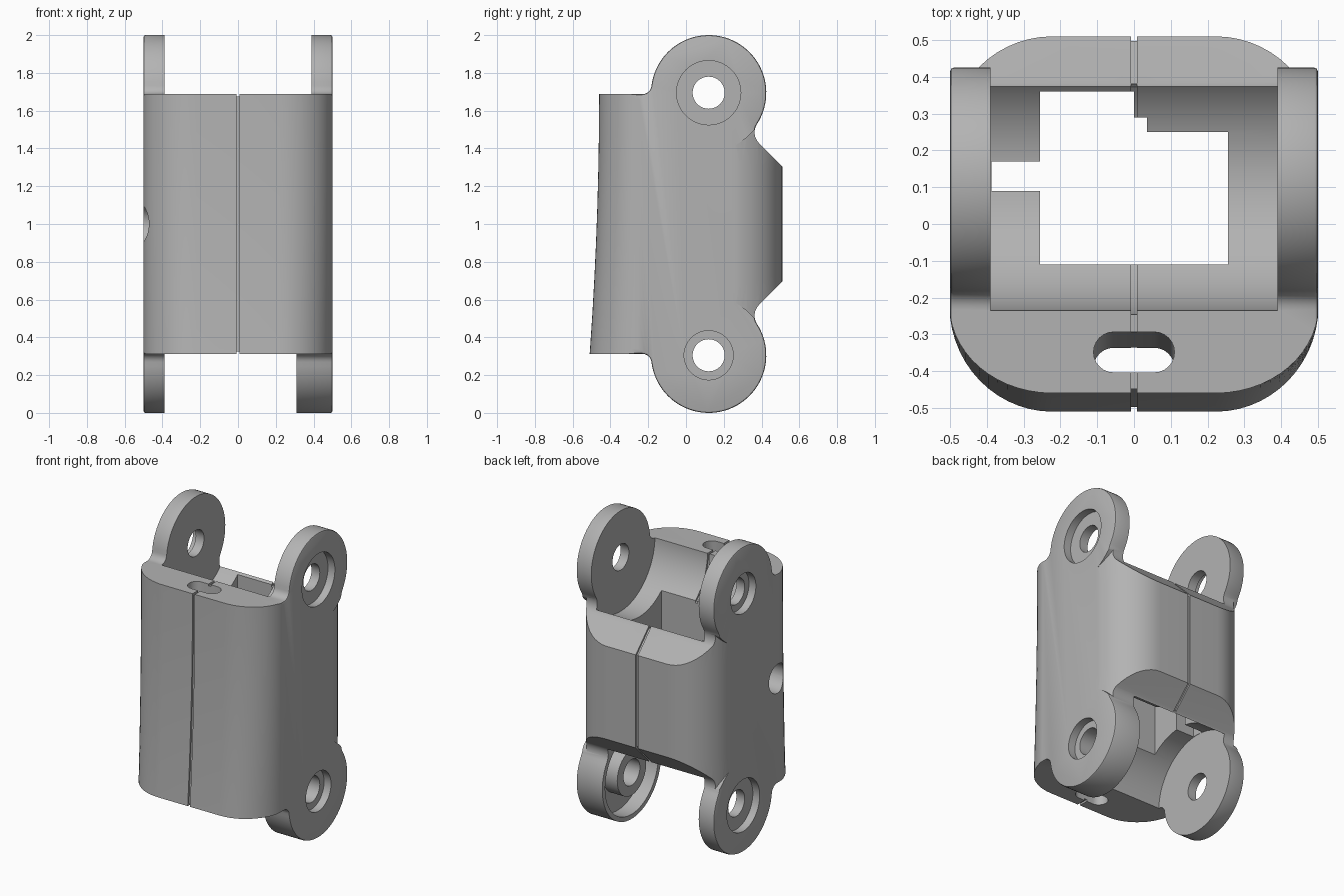
import bpy, bmesh
from math import sin, cos, radians, atan2, degrees, sqrt

cube = bpy.data.objects.get("Cube")
if cube:
    bpy.data.objects.remove(cube, do_unlink=True)

PIVOT_Y, PIVOT_TOP, EAR_R = 0.12, 1.695, 0.305
PIVOT_LOW = 2 - PIVOT_TOP
FLAT = 1.687
CLEAR_R = 0.355


def arc(cx, cy, r, a0, a1, n):
    return [(cx + r * cos(radians(a0 + (a1 - a0) * i / n)),
             cy + r * sin(radians(a0 + (a1 - a0) * i / n))) for i in range(n + 1)]


def circle(cx, cy, r, n=64):
    return arc(cx, cy, r, 0, 360, n)[:-1]


def flip(points):
    return [(y, 2 - z) for y, z in reversed(points)]


def prism(name, points, axis, a, b, round_edge=0.0):
    """Extrude a 2D outline along X (outline in y, z) or Z (outline in x, y)."""
    bm = bmesh.new()
    rings = []
    for h in (a, b):
        rings.append([bm.verts.new((h, p, q) if axis == "X" else (p, q, h)) for p, q in points])
    n = len(points)
    caps = [bm.faces.new(r) for r in rings]
    for i in range(n):
        j = (i + 1) % n
        bm.faces.new((rings[0][i], rings[0][j], rings[1][j], rings[1][i]))
    bmesh.ops.recalc_face_normals(bm, faces=bm.faces)
    if round_edge:
        rim = [e for f in caps for e in f.edges]
        bmesh.ops.bevel(bm, geom=rim, offset=round_edge, segments=2, profile=0.5, affect='EDGES')
    return finish(name, bm)


def finish(name, bm):
    mesh = bpy.data.meshes.new(name)
    bm.to_mesh(mesh)
    bm.free()
    ob = bpy.data.objects.new(name, mesh)
    bpy.context.collection.objects.link(ob)
    return ob


def combine(target, tool, operation='DIFFERENCE'):
    mod = target.modifiers.new("combine", 'BOOLEAN')
    mod.operation, mod.solver, mod.object = operation, 'EXACT', tool
    bpy.context.view_layer.objects.active = target
    bpy.ops.object.modifier_apply(modifier=mod.name)
    bpy.data.objects.remove(tool, do_unlink=True)


def front_y(z):
    t = (FLAT - z) / (2 * FLAT - 2)
    return -0.46 - 0.05 * t * abs(t)


# Rounded sleeve whose front leans out towards the bottom
def sleeve():
    plan = (arc(0.222, 0.23, 0.28, 0, 90, 14) + arc(-0.222, 0.23, 0.28, 90, 180, 14)
            + arc(-0.222, -0.22, 0.28, 180, 270, 14) + arc(0.222, -0.22, 0.28, 270, 360, 14))
    bm = bmesh.new()
    rings = []
    for k in range(10):
        z = 0.15 + 1.7 * k / 9
        lean = (-0.22 - front_y(z)) / 0.28
        rings.append([bm.verts.new((x, y if y > -0.22 else -0.22 + (y + 0.22) * lean, z))
                      for x, y in plan])
    for low, high in zip(rings, rings[1:]):
        for i in range(len(plan)):
            j = (i + 1) % len(plan)
            bm.faces.new((low[i], low[j], high[j], high[i]))
    bm.faces.new(rings[0])
    bm.faces.new(rings[-1])
    bmesh.ops.recalc_face_normals(bm, faces=bm.faces)
    return finish("hinge_housing", bm)


body = sleeve()

# Hinge ears on both sides, top and bottom
for side in (-1, 1):
    for pz, inner in ((PIVOT_TOP, 0.3), (PIVOT_LOW, 0.3)):
        combine(body, prism("ear", circle(PIVOT_Y, pz, EAR_R + 0.006), "X",
                            min(side * inner, side * 0.52), max(side * inner, side * 0.52)), 'UNION')

# Side outline: ear arcs blended into the flat front and the sloped back
f = 0.05
fz = FLAT + f
fy = PIVOT_Y - sqrt((EAR_R + f) ** 2 - (fz - PIVOT_TOP) ** 2)
ear_end = degrees(atan2(fz - PIVOT_TOP, fy - PIVOT_Y))
g = 0.08
along = sqrt((EAR_R + g) ** 2 - g * g) * sqrt(0.5)
gy = PIVOT_Y + along + g * sqrt(0.5)
gz = PIVOT_TOP - along + g * sqrt(0.5)
ear_start = degrees(atan2(gz - PIVOT_TOP, gy - PIVOT_Y))
slope = PIVOT_Y + PIVOT_TOP
upper = ([(0.53, slope - 0.53)] + arc(gy, gz, g, 225, 180 + ear_start, 8)
         + arc(PIVOT_Y, PIVOT_TOP, EAR_R, ear_start, ear_end, 48)[1:]
         + arc(fy, fz, f, ear_end - 180, -90, 6)[1:] + [(-0.6, FLAT)])
combine(body, prism("outline", upper + flip(upper), "X", -0.5, 0.5, 0.01), 'INTERSECT')

# Main cavity with a stepped back wall
combine(body, prism("cavity", [(-0.255, -0.11), (0.255, -0.11), (0.255, 0.25), (0.035, 0.25),
                               (0.035, 0.29), (0, 0.29), (0, 0.36), (-0.255, 0.36)], "Z", -0.2, 2.2))

# Round clearances for the mating knuckles
combine(body, prism("clear", circle(PIVOT_Y, PIVOT_TOP, CLEAR_R, 80), "X", -0.39, 0.39))
combine(body, prism("clear", circle(PIVOT_Y, PIVOT_LOW, CLEAR_R, 80), "X", -0.39, 0.31))

# Vertical channel in one side wall
combine(body, prism("channel", [(-0.388, 0.09), (-0.2, 0.09), (-0.2, 0.17), (-0.388, 0.17)],
                    "Z", 0.1, 1.9))

# Leaning oblong bore through the thick front wall
bore = prism("bore", arc(0.055, -0.345, 0.055, -90, 90, 12) + arc(-0.055, -0.345, 0.055, 90, 270, 12),
             "Z", 0.2, 1.8)
for v in bore.data.vertices:
    if v.co.z < 1:
        v.co.y -= 0.05
combine(body, bore)

# Cup around the raised boss on the thick lower ear
cup = prism("cup", circle(PIVOT_Y, PIVOT_LOW, 0.275), "X", 0.25, 0.41)
combine(cup, prism("boss", circle(PIVOT_Y, PIVOT_LOW, 0.15), "X", 0.2, 0.45))
combine(body, cup)

# Pin holes and counterbores
for pz, left_r, right_r in ((PIVOT_TOP, 0.17, 0.13), (PIVOT_LOW, 0.13, 0.17)):
    combine(body, prism("pin_hole", circle(PIVOT_Y, pz, 0.085, 40), "X", -0.6, 0.6))
    combine(body, prism("counterbore", circle(PIVOT_Y, pz, left_r), "X", 0.45, 0.6))
    combine(body, prism("counterbore", circle(PIVOT_Y, pz, right_r), "X", -0.6, -0.45))

# Small side hole
combine(body, prism("side_hole", circle(-0.24, 1.0, 0.095, 40), "X", -0.6, -0.3))

# Thin parting groove around the middle
W, D = 0.008, 0.012
heights = [0.2 + 1.6 * i / 10 for i in range(11)]
back_slope = [(0.37, slope - 0.37 - 0.017), (0.55, slope - 0.55 - 0.017),
              (0.58, slope - 0.55), (0.4, slope - 0.37)]
top_line = [(-0.48, FLAT - D), (-0.22, FLAT - D), (-0.22, FLAT + 0.05), (-0.48, FLAT + 0.05)]
low_line = [(y - 0.05 if y < -0.4 else y, z) for y, z in flip(top_line)]
grooves = [
    [(front_y(z) + D, z) for z in heights] + [(-0.65, 1.8), (-0.65, 0.2)],
    [(0.51 - D, 0.6), (0.6, 0.6), (0.6, 1.4), (0.51 - D, 1.4)],
    back_slope, flip(back_slope), top_line, low_line,
    circle(PIVOT_Y, PIVOT_TOP, CLEAR_R + D), circle(PIVOT_Y, PIVOT_LOW, CLEAR_R + D),
]
for outline in grooves:
    combine(body, prism("groove", outline, "X", -W, W))

# Plain grey finish
grey = bpy.data.materials.new("grey")
grey.use_nodes = True
colour = (0.45, 0.45, 0.45, 1)
grey.diffuse_color = colour
grey.node_tree.nodes["Principled BSDF"].inputs["Base Color"].default_value = colour
body.data.materials.clear()
body.data.materials.append(grey)
for p in body.data.polygons:
    p.material_index = 0

bpy.ops.object.select_all(action='DESELECT')
body.select_set(True)
bpy.context.view_layer.objects.active = body
bpy.ops.object.shade_smooth_by_angle(angle=radians(30))
